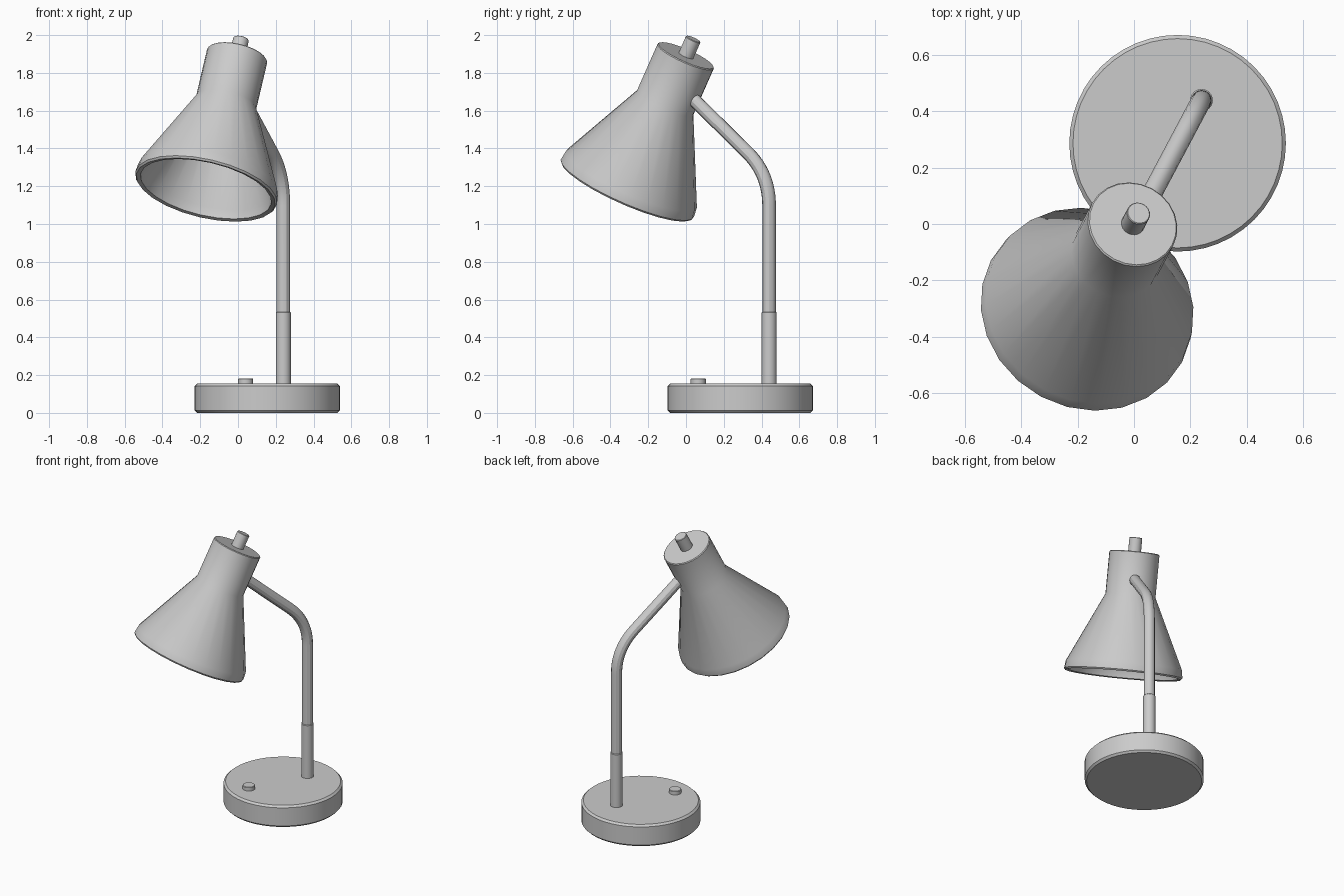
import bpy
import bmesh
import math
from mathutils import Matrix, Vector

cube = bpy.data.objects.get("Cube")
if cube:
    bpy.data.objects.remove(cube, do_unlink=True)

grey = bpy.data.materials.new("warm_grey_metal")
grey.use_nodes = True
COLOUR = (0.6, 0.6, 0.6, 1)
grey.diffuse_color = COLOUR
grey.node_tree.nodes["Principled BSDF"].inputs["Base Color"].default_value = COLOUR


def finish(obj, angle=30):
    obj.data.materials.append(grey)
    bpy.ops.object.select_all(action="DESELECT")
    obj.select_set(True)
    bpy.context.view_layer.objects.active = obj
    bpy.ops.object.shade_smooth_by_angle(angle=math.radians(angle))


def lathe(name, profile, sides, matrix):
    """Spin a (radius, height) profile that starts and ends on the axis."""
    bm = bmesh.new()
    verts = [bm.verts.new((r, 0, z)) for r, z in profile]
    edges = [bm.edges.new(pair) for pair in zip(verts, verts[1:])]
    bmesh.ops.spin(bm, geom=verts + edges, cent=(0, 0, 0), axis=(0, 0, 1),
                   angle=math.tau, steps=sides)
    bmesh.ops.remove_doubles(bm, verts=bm.verts, dist=1e-4)
    bmesh.ops.recalc_face_normals(bm, faces=bm.faces)
    mesh = bpy.data.meshes.new(name)
    bm.to_mesh(mesh)
    bm.free()
    obj = bpy.data.objects.new(name, mesh)
    bpy.context.collection.objects.link(obj)
    obj.matrix_world = matrix
    finish(obj)
    return obj


def rod(name, radius, bottom, top, sides, matrix, edge=0.005):
    """Closed cylinder with small chamfered ends."""
    return lathe(name, [(0, bottom), (radius - edge, bottom),
                        (radius, bottom + edge), (radius, top - edge),
                        (radius - edge, top), (0, top)], sides, matrix)


at = Matrix.Translation

# Base, switch and lower collar of the pole
rod("base", 0.385, 0, 0.155, 48, at((0.155, 0.287, 0)), 0.013)
rod("switch_button", 0.04, 0.15, 0.182, 20, at((0.04, 0.065, 0)), 0.003)
rod("pole_collar", 0.04, 0.15, 0.535, 24, at((0.24, 0.44, 0)), 0.004)

# Bent pole: straight run, rounded corner, sloping run to the shade
corner = Vector((0.24, 0.44, 1.265))
tip = Vector((0.034, 0.052, 1.648))
start = corner - Vector((0, 0, 0.17))
end = corner + (tip - corner).normalized() * 0.17
path = [Vector((0.24, 0.44, 0.5))]
for i in range(13):
    t = i / 12
    path.append(start * (1 - t) ** 2 + corner * 2 * t * (1 - t) + end * t * t)
path.append(tip)
curve = bpy.data.curves.new("pole", "CURVE")
curve.dimensions = "3D"
curve.bevel_depth = 0.036
curve.bevel_resolution = 4
curve.use_fill_caps = True
spline = curve.splines.new("POLY")
spline.points.add(len(path) - 1)
for point, co in zip(spline.points, path):
    point.co = (*co, 1)
pole = bpy.data.objects.new("pole", curve)
bpy.context.collection.objects.link(pole)
pole.select_set(True)
bpy.context.view_layer.objects.active = pole
bpy.ops.object.convert(target="MESH")
finish(bpy.context.view_layer.objects.active)

# Rounded pole tip
bpy.ops.mesh.primitive_uv_sphere_add(segments=20, ring_count=10, radius=0.036,
                                     location=tip)
bpy.context.object.name = "pole_tip"
finish(bpy.context.object)

# Tilted frame of the shade: local z runs from the mouth up to the cap
axis = Vector((0.21, 0.395, 0.894)).normalized()
tilt = at((-0.004, 0, 1.892)) @ axis.to_track_quat("Z", "Y").to_matrix().to_4x4()

# Hollow shade with neck, flared cone and rim band
lathe("shade", [(0, 0), (0.158, 0), (0.163, -0.005), (0.163, -0.28),
                (0.379, -0.735), (0.385, -0.785), (0.377, -0.795),
                (0.355, -0.79), (0.35, -0.74), (0.135, -0.285),
                (0.135, -0.03), (0, -0.03)], 24, tilt)
rod("shade_knob", 0.042, -0.01, 0.098, 20, tilt, 0.003)
